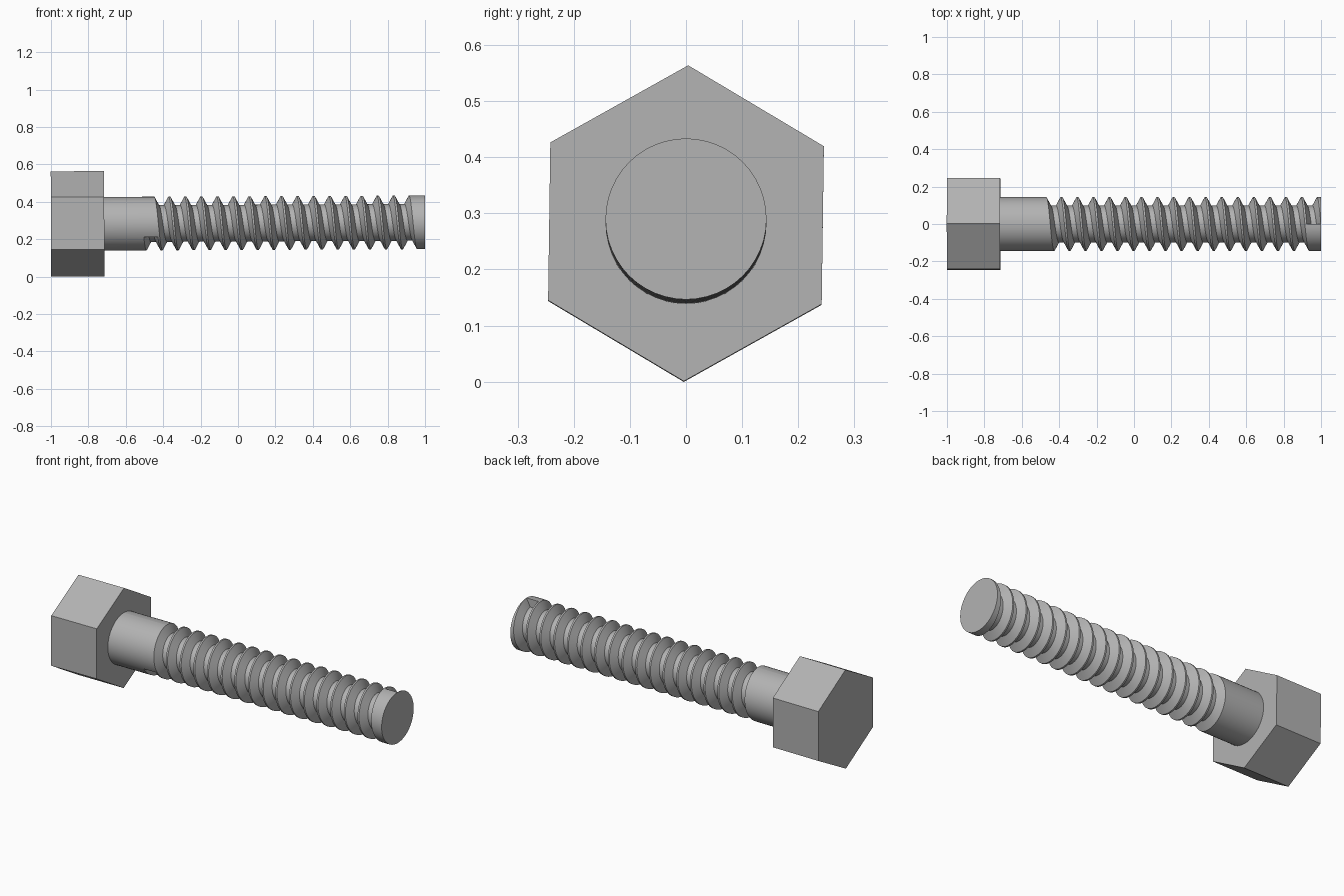
import bpy, bmesh, math

if "Cube" in bpy.data.objects:
    bpy.data.objects.remove(bpy.data.objects["Cube"])

TILT = 0.0045                      # slight upward slope of the bolt axis
AXIS_Z = 0.281                     # axis height at the head end
SHANK_R, ROOT_R = 0.1435, 0.098
PITCH, TURNS, SEG = 0.0857, 16, 48
GROOVE_X = 0.962 - TURNS * PITCH   # groove centre at angle zero
OUTER, INNER = 0.038, 0.014        # groove half widths at crest and root

steel = bpy.data.materials.new("steel_grey")
steel.diffuse_color = (0.45, 0.45, 0.45, 1)
steel.use_nodes = True
steel.node_tree.nodes["Principled BSDF"].inputs["Base Color"].default_value = steel.diffuse_color


def finish(name, bm):
    bmesh.ops.remove_doubles(bm, verts=bm.verts, dist=1e-5)
    mesh = bpy.data.meshes.new(name)
    bm.to_mesh(mesh)
    bm.free()
    mesh.materials.append(steel)
    ob = bpy.data.objects.new(name, mesh)
    bpy.context.collection.objects.link(ob)
    ob.rotation_euler.y = -math.atan(TILT)
    ob.location.z = AXIS_Z + TILT
    return ob


def point(x, r, turn):
    """Point around the bolt axis; turn 0 is the top, going towards the front."""
    a = 2 * math.pi * turn
    return (x, -r * math.sin(a), r * math.cos(a))


def add_face(bm, pts):
    bm.faces.new([bm.verts.new(p) for p in pts])


# Hexagonal head
bm = bmesh.new()
roll = -0.8 / 360
rings = [[point(x, 0.2815, roll + k / 6) for k in range(6)] for x in (-1, -0.715)]
add_face(bm, rings[0][::-1])
add_face(bm, rings[1])
for k in range(6):
    n = (k + 1) % 6
    add_face(bm, [rings[0][k], rings[0][n], rings[1][n], rings[1][k]])
finish("hex_head", bm)

# Shank with one helical groove that starts and stops abruptly
bm = bmesh.new()


def groove(turn, cut):
    c = GROOVE_X + PITCH * turn
    r = ROOT_R if cut else SHANK_R
    return [(c - OUTER, SHANK_R), (c - INNER, r), (c + INNER, r), (c + OUTER, SHANK_R)]


first_cut = -SEG + SEG // 3
last = TURNS * SEG
for j in range(-SEG, last):
    columns = []
    for i in (j, j + 1):
        t = i / SEG
        col = groove(t, j >= first_cut)
        if j < 0:                              # plain shank before the thread
            col.insert(0, (-0.73, SHANK_R))
        if j >= last - SEG:                    # plain tip after the thread
            col.append((1.0, SHANK_R))
        else:                                  # crest up to the next turn
            col.append((GROOVE_X + PITCH * (t + 1) - OUTER, SHANK_R))
        columns.append([point(x, r, t) for x, r in col])
    a, b = columns
    for k in range(len(a) - 1):
        if j == last - 1 and k == len(a) - 2:  # tip narrows to nothing here
            add_face(bm, [a[k], b[k], a[k + 1]])
        else:
            add_face(bm, [a[k], b[k], b[k + 1], a[k + 1]])

# Groove end walls and tip cap
add_face(bm, [point(x, r, first_cut / SEG) for x, r in groove(first_cut / SEG, True)])
add_face(bm, [point(x, r, TURNS) for x, r in groove(TURNS, True)][::-1])
add_face(bm, [point(1.0, SHANK_R, k / SEG) for k in range(SEG)])
shank = finish("threaded_shank", bm)

bpy.context.view_layer.objects.active = shank
shank.select_set(True)
bpy.ops.object.shade_smooth_by_angle(angle=math.radians(30))
